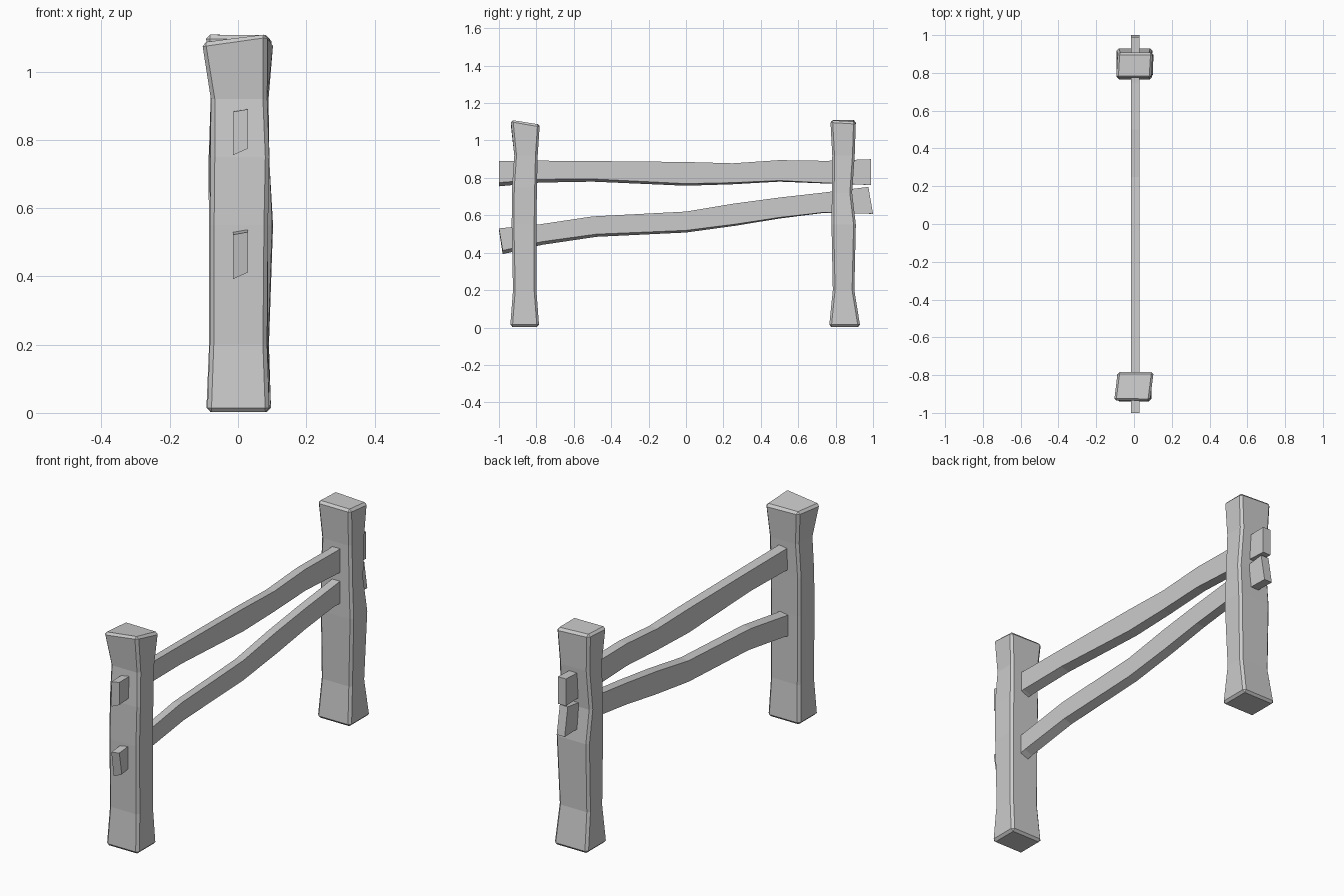
import bpy, bmesh


def loft(name, rings, bevel=0.0):
    """Join four-cornered rings into a closed flat-shaded beam."""
    bm = bmesh.new()
    loops = [[bm.verts.new(p) for p in ring] for ring in rings]
    for a, b in zip(loops, loops[1:]):
        for i in range(4):
            j = (i + 1) % 4
            bm.faces.new((a[i], a[j], b[j], b[i]))
    bm.faces.new(loops[0][::-1])
    bm.faces.new(loops[-1])
    bmesh.ops.recalc_face_normals(bm, faces=bm.faces)
    me = bpy.data.meshes.new(name)
    bm.to_mesh(me)
    bm.free()
    ob = bpy.data.objects.new(name, me)
    bpy.context.collection.objects.link(ob)
    if bevel:
        mod = ob.modifiers.new("worn_edges", 'BEVEL')
        mod.width = bevel
        mod.segments = 1
        mod.limit_method = 'ANGLE'
        mod.angle_limit = 0.7
    return ob


def post(name, sections, top_z):
    """sections: z, x min, x max, y min, y max, sideways skew of the back."""
    rings = []
    for z, x0, x1, y0, y1, s in sections:
        rings.append([(x0, y0, z), (x1, y0, z), (x1 + s, y1, z), (x0 + s, y1, z)])
    rings[-1] = [(x, y, z) for (x, y, _), z in zip(rings[-1], top_z)]
    return loft(name, rings, 0.012)


def rail(name, sections, twist):
    """sections: y top, z top, y bottom, z bottom; twist lifts the right side."""
    rings = []
    n = len(sections) - 1
    for i, (yt, zt, yb, zb) in enumerate(sections):
        t = twist * (1 - i / n)
        rings.append([(-0.015, yb, zb), (0.03, yb, zb + t),
                      (0.03, yt, zt), (-0.015, yt, zt - t * 0.4)])
    return loft(name, rings)


# Weathered posts, flared at both ends
post("front_post", [
    (0.003, -0.09, 0.092, -0.94, -0.785, 0.0),
    (0.20, -0.083, 0.085, -0.925, -0.80, 0.003),
    (0.55, -0.082, 0.088, -0.932, -0.80, 0.0),
    (0.75, -0.08, 0.092, -0.93, -0.797, -0.004),
    (0.92, -0.08, 0.085, -0.918, -0.793, 0.005),
    (1.10, -0.107, 0.085, -0.937, -0.782, 0.02)],
    (1.085, 1.112, 1.085, 1.09))
post("back_post", [
    (0.003, -0.093, 0.097, 0.765, 0.932, 0.0),
    (0.20, -0.085, 0.088, 0.785, 0.90, 0.003),
    (0.55, -0.085, 0.10, 0.778, 0.908, 0.003),
    (0.72, -0.087, 0.093, 0.78, 0.888, 0.0),
    (0.92, -0.08, 0.088, 0.782, 0.902, 0.0),
    (1.10, -0.095, 0.092, 0.772, 0.908, 0.008)],
    (1.108, 1.108, 1.10, 1.11))

# Crooked rails running through the posts
rail("upper_rail", [
    (-1.0, 0.89, -1.0, 0.755), (-0.78, 0.892, -0.78, 0.775),
    (-0.5, 0.89, -0.5, 0.78), (0.0, 0.885, 0.0, 0.758),
    (0.25, 0.878, 0.25, 0.766), (0.5, 0.895, 0.5, 0.78),
    (0.75, 0.891, 0.75, 0.77), (0.99, 0.90, 0.99, 0.762)], 0.02)
rail("lower_rail", [
    (-1.0, 0.53, -0.98, 0.392), (-0.78, 0.552, -0.77, 0.442),
    (-0.5, 0.594, -0.48, 0.485), (0.0, 0.62, 0.0, 0.508),
    (0.26, 0.663, 0.27, 0.545), (0.5, 0.695, 0.5, 0.583),
    (0.74, 0.722, 0.73, 0.612), (0.975, 0.752, 1.0, 0.608)], 0.02)
